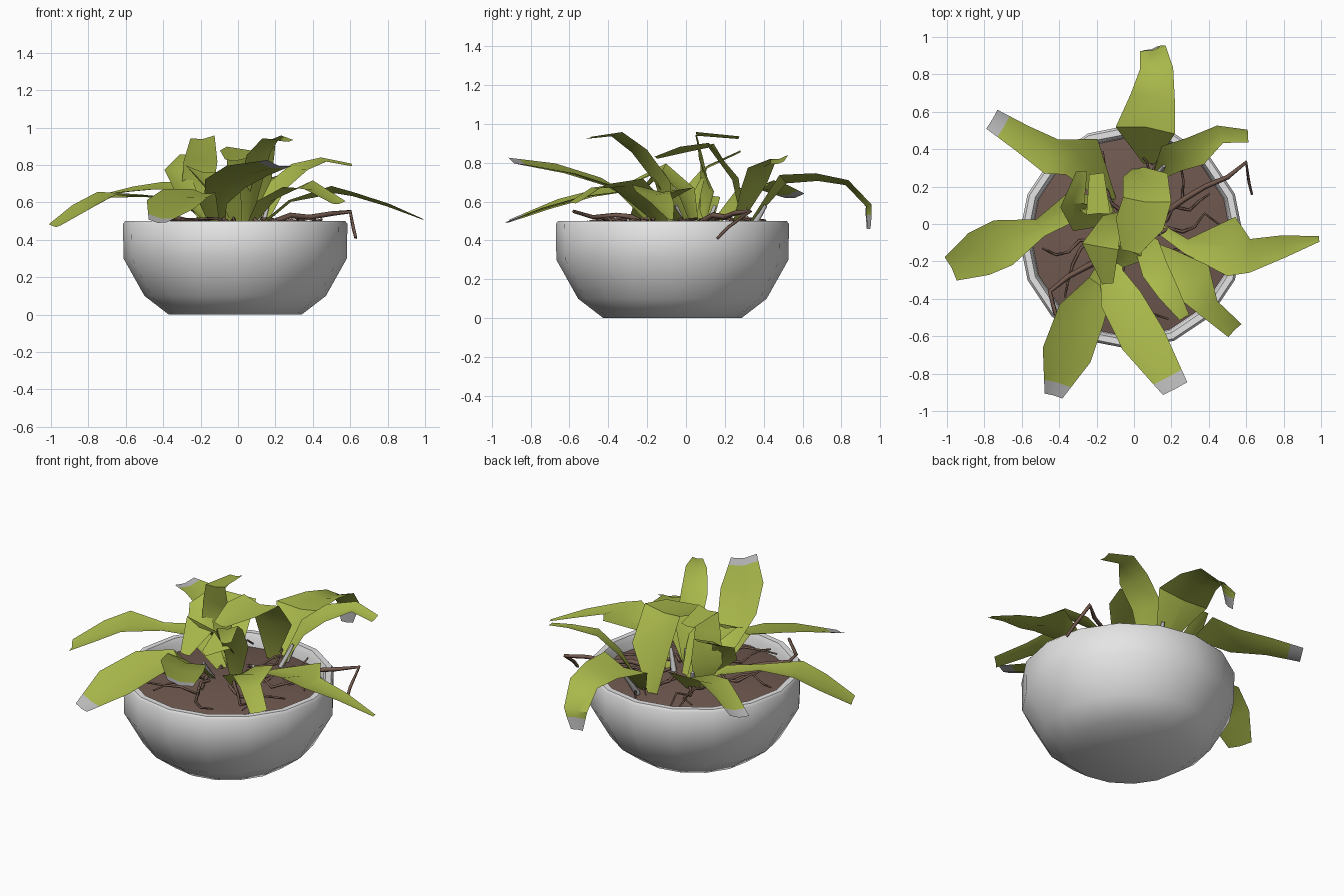
import bpy, bmesh, math, random
from mathutils import Vector, Matrix

if "Cube" in bpy.data.objects:
    bpy.data.objects.remove(bpy.data.objects["Cube"])

random.seed(4)
PX, PY = -0.015, -0.07          # pot centre
UP = Vector((0, 0, 1))


def material(name, rgb):
    m = bpy.data.materials.new(name)
    m.diffuse_color = (*rgb, 1)
    m.use_nodes = True
    m.node_tree.nodes["Principled BSDF"].inputs["Base Color"].default_value = m.diffuse_color
    return m


WHITE = material("pot_white", (0.78, 0.78, 0.78))
GREEN = material("leaf_green", (0.40, 0.48, 0.07))
BROWN = material("soil_brown", (0.16, 0.10, 0.08))
ROOT = material("root_brown", (0.17, 0.10, 0.075))
GREY = material("tip_grey", (0.5, 0.5, 0.5))


def finish(name, bm, mats, angle):
    me = bpy.data.meshes.new(name)
    bm.to_mesh(me)
    bm.free()
    for m in mats:
        me.materials.append(m)
    for p in me.polygons:
        p.use_smooth = True
    me.set_sharp_from_angle(angle=math.radians(angle))
    ob = bpy.data.objects.new(name, me)
    bpy.context.collection.objects.link(ob)
    return ob


def lathe(name, profile, mat, sides=16):
    bm = bmesh.new()
    vs = [bm.verts.new((r, 0, z)) for r, z in profile]
    es = [bm.edges.new(p) for p in zip(vs, vs[1:])]
    bmesh.ops.spin(bm, geom=vs + es, cent=(0, 0, 0), axis=(0, 0, 1),
                   angle=2 * math.pi, steps=sides, use_duplicate=False)
    bmesh.ops.remove_doubles(bm, verts=bm.verts, dist=1e-4)
    bmesh.ops.recalc_face_normals(bm, faces=bm.faces)
    ob = finish(name, bm, [mat], 45)
    ob.location = (PX, PY, 0)
    return ob


# Bowl-shaped pot and slightly mounded soil
lathe("pot", [(0, 0), (0.355, 0), (0.485, 0.1), (0.597, 0.3), (0.6, 0.485),
              (0.588, 0.5), (0.555, 0.5), (0.54, 0.47), (0.53, 0.38)], WHITE)
soil = lathe("soil", [(0.545, 0.42), (0.35, 0.455), (0, 0.475)], BROWN)
for poly in soil.data.polygons:
    if poly.normal.z < 0:
        poly.flip()


def leaf(name, path, widths, grey_tip=False, fold=0.2):
    """Creased ribbon along a path; the last short row may be a grey tip."""
    pts = [Vector(p) for p in path]
    w = list(widths)
    if grey_tip:
        d = pts[-1] - pts[-2]
        t = 1 - min(0.6, 0.075 / d.length)
        pts.insert(-1, pts[-2] + d * t)
        w.insert(-1, w[-2] + (w[-1] - w[-2]) * t)
    whole = pts[-1] - pts[0]
    whole.z = 0
    whole.normalize()
    roll = random.uniform(-0.25, 0.25)
    bm = bmesh.new()
    rows = []
    for i, p in enumerate(pts):
        t = (pts[min(i + 1, len(pts) - 1)] - pts[max(i - 1, 0)]).normalized()
        flat = Vector((t.x, t.y, 0)) + whole * 0.5
        side = flat.cross(UP).normalized()
        side = Matrix.Rotation(roll, 3, t) @ side
        nrm = side.cross(t).normalized()
        h = w[i] / 2
        rows.append([bm.verts.new(q) for q in
                     (p - side * h, p - nrm * fold * h, p + side * h)])
    for i in range(len(rows) - 1):
        for j in range(2):
            f = bm.faces.new((rows[i][j], rows[i][j + 1],
                              rows[i + 1][j + 1], rows[i + 1][j]))
            f.material_index = int(grey_tip and i == len(rows) - 2)
    return finish(name, bm, [GREEN, GREY], 40)


# Outer arching leaves
leaf("leaf_back", [(.08, .32, .48), (.06, .5, .72), (.1, .68, .73), (.12, .83, .70),
                   (.1, .94, .58), (.09, .94, .46)], [.06, .32, .24, .18, .14, .07], True)
leaf("leaf_back_left", [(-.12, .12, .46), (-.28, .36, .69), (-.44, .36, .69),
                        (-.6, .46, .67), (-.76, .56, .63)], [.06, .26, .2, .15, .12], True)
leaf("leaf_left", [(-.1, .1, .46), (-.32, .1, .62), (-.5, -.02, .64), (-.7, -.1, .65),
                   (-.83, -.16, .58), (-.98, -.24, .48)], [.06, .16, .1, .26, .25, .14])
leaf("leaf_front_left", [(-.12, -.15, .46), (-.18, -.32, .66), (-.28, -.48, .65),
                         (-.36, -.7, .59), (-.43, -.92, .5)], [.06, .14, .26, .27, .1], True)
leaf("leaf_front", [(-.1, -.1, .46), (-.12, -.25, .6), (-.07, -.4, .70),
                    (.05, -.62, .77), (.22, -.88, .81)], [.06, .12, .23, .25, .15], True)
leaf("leaf_right", [(.1, 0, .46), (.28, -.12, .61), (.52, -.12, .68), (.62, -.17, .65),
                    (.8, -.12, .59), (.99, -.08, .51)], [.05, .08, .32, .18, .12, .03])
leaf("leaf_back_right", [(.12, .25, .46), (.2, .35, .68), (.33, .39, .79),
                         (.46, .48, .83), (.61, .47, .8)], [.05, .17, .17, .1, .07])
leaf("leaf_front_right", [(.05, -.1, .46), (.16, -.22, .62), (.32, -.31, .7),
                          (.4, -.45, .68), (.54, -.57, .6)], [.05, .2, .24, .12, .1])

# Upright inner leaves
leaf("inner_leaf_front", [(.04, -.08, .46), (.07, -.12, .7), (.11, -.24, .86),
                          (.18, -.36, .95), (.27, -.5, .93)], [.05, .14, .15, .12, .06])
leaf("inner_leaf_tall", [(-.15, .08, .46), (-.22, .11, .65), (-.2, .07, .82),
                         (-.19, .05, .95), (-.2, .27, .93)], [.06, .18, .18, .13, .08])
leaf("inner_leaf_broad", [(.02, .3, .46), (.06, .26, .72), (.07, .13, .9),
                          (.03, 0, .88), (-.02, -.15, .83)], [.06, .24, .26, .26, .1])
leaf("inner_leaf_left", [(-.12, .02, .46), (-.27, .02, .64), (-.33, .1, .78),
                         (-.28, .28, .86)], [.06, .16, .13, .06])
leaf("inner_leaf_low", [(-.05, .05, .46), (-.1, 0, .66), (-.18, -.12, .78),
                        (-.14, -.32, .68)], [.06, .16, .2, .06])
leaf("inner_leaf_bent", [(.0, .02, .46), (-.02, -.06, .62), (.0, -.15, .74),
                         (-.08, -.22, .66)], [.06, .16, .18, .05])


def tube(name, paths, radius, mat):
    cu = bpy.data.curves.new(name, "CURVE")
    cu.dimensions = "3D"
    cu.bevel_depth = radius
    cu.bevel_resolution = 0
    cu.use_fill_caps = True
    for path in paths:
        s = cu.splines.new("POLY")
        s.points.add(len(path) - 1)
        for i, (pt, p) in enumerate(zip(s.points, path)):
            pt.co = (*p, 1)
            pt.radius = 1 - 0.5 * i / (len(path) - 1)
    cu.materials.append(mat)
    bpy.context.collection.objects.link(bpy.data.objects.new(name, cu))


# Roots wandering over the soil, and two that reach over the rim
roots = []
for k in range(16):
    a = 2 * math.pi * k / 16 + random.uniform(-.15, .15)
    path = []
    for i in range(6):
        r = 0.14 + 0.068 * i
        a += random.uniform(-.22, .22)
        path.append((PX + r * math.cos(a), PY + r * math.sin(a),
                     0.475 + random.uniform(-.02, .045)))
    roots.append(path)
tube("soil_roots", roots, 0.011, ROOT)
tube("rim_roots", [
    [(.15, .05, .48), (.28, .14, .53), (.38, .2, .52), (.5, .25, .54), (.6, .33, .55),
     (.615, .22, .47), (.63, .16, .41)],
    [(-.2, -.2, .48), (-.35, -.28, .52), (-.45, -.36, .53), (-.42, -.48, .52),
     (-.3, -.58, .55)]], 0.017, ROOT)

# Pale stalk bases at the crown
tube("stalks", [[(x, y, .45), (x + dx, y + dy, .58)] for x, y, dx, dy in
                [(.1, .33, .03, .08), (.12, .25, .04, .06), (-.12, .1, -.03, .05),
                 (-.1, -.1, -.01, -.08), (.04, -.06, .02, -.03), (.08, 0, .06, -.05)]],
     0.02, GREY)
